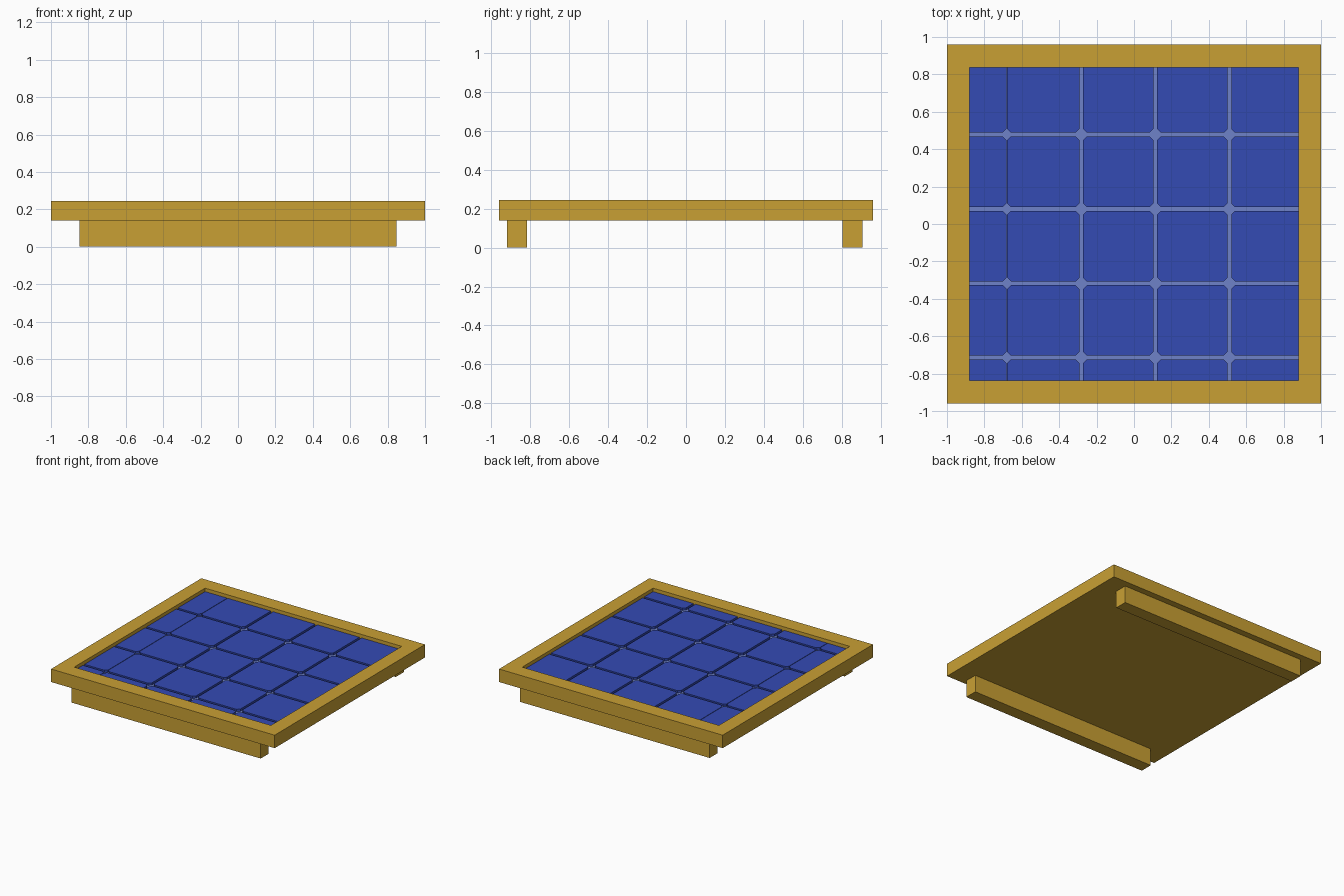
import bpy, bmesh

if "Cube" in bpy.data.objects:
    bpy.data.objects.remove(bpy.data.objects["Cube"])

def material(name, rgb):
    m = bpy.data.materials.new(name)
    m.diffuse_color = (*rgb, 1)
    m.use_nodes = True
    m.node_tree.nodes["Principled BSDF"].inputs["Base Color"].default_value = m.diffuse_color
    return m

GOLD = material("gold", (0.584, 0.352, 0.034))
BLUE = material("deep blue", (0.034, 0.069, 0.456))
PALE = material("pale blue", (0.159, 0.223, 0.578))

def finish(name, bm, mat):
    bmesh.ops.recalc_face_normals(bm, faces=bm.faces)
    me = bpy.data.meshes.new(name)
    bm.to_mesh(me)
    bm.free()
    me.materials.append(mat)
    ob = bpy.data.objects.new(name, me)
    bpy.context.collection.objects.link(ob)
    return ob

def prism(bm, outline, z0, z1):
    face = bm.faces.new([bm.verts.new((x, y, z0)) for x, y in outline])
    out = bmesh.ops.extrude_face_region(bm, geom=[face], use_keep_orig=True)
    for v in out["geom"]:
        if isinstance(v, bmesh.types.BMVert):
            v.co.z = z1

def rect(x0, x1, y0, y1):
    return [(x0, y0), (x1, y0), (x1, y1), (x0, y1)]

def box(name, mat, x0, x1, y0, y1, z0, z1):
    bm = bmesh.new()
    prism(bm, rect(x0, x1, y0, y1), z0, z1)
    return finish(name, bm, mat)

TOP, BASE, CELL = 0.245, 0.14, 0.217
FLOOR = CELL - 0.018
IX, IY = 0.88, 0.836

# Frame: solid tray with a rectangular recess
bm = bmesh.new()
prism(bm, rect(-1, 1, -0.96, 0.96), BASE, TOP)
bmesh.ops.recalc_face_normals(bm, faces=bm.faces)
top = max(bm.faces, key=lambda f: f.calc_center_median().z)
bmesh.ops.inset_region(bm, faces=[top], thickness=0.12)
for v in top.verts:
    v.co.x = IX if v.co.x > 0 else -IX
    v.co.y = IY if v.co.y > 0 else -IY
inner = bmesh.ops.extrude_face_region(bm, geom=[top])
bmesh.ops.delete(bm, geom=[top], context='FACES_ONLY') if top.is_valid else None
for v in inner["geom"]:
    if isinstance(v, bmesh.types.BMVert):
        v.co.z = FLOOR - 0.01
finish("frame", bm, GOLD)

# Pale backing sheet seen between the cells
box("backing_sheet", PALE, -IX, IX, -IY, IY, FLOOR - 0.009, FLOOR)

# Blue cells with clipped corners; the outer ones run under the frame
gx = [(-0.91, 0), (-0.68, 0.004), (-0.282, 0.02), (0.114, 0.02), (0.51, 0.02), (0.91, 0)]
gy = [(-0.87, 0), (-0.714, 0.02), (-0.317, 0.02), (0.08, 0.02), (0.478, 0.02), (0.87, 0)]
C = 0.02
bm = bmesh.new()
for (xa, ga), (xb, gb) in zip(gx, gx[1:]):
    for (ya, ha), (yb, hb) in zip(gy, gy[1:]):
        x0, x1, y0, y1 = xa + ga / 2, xb - gb / 2, ya + ha / 2, yb - hb / 2
        prism(bm, [(x0 + C, y0), (x1 - C, y0), (x1, y0 + C), (x1, y1 - C),
                   (x1 - C, y1), (x0 + C, y1), (x0, y1 - C), (x0, y0 + C)], FLOOR - 0.002, CELL)
finish("cells", bm, BLUE)

# Support rails underneath, front and back
box("front_rail", GOLD, -0.847, 0.847, -0.92, -0.817, 0, BASE)
box("back_rail", GOLD, -0.847, 0.847, 0.805, 0.908, 0, BASE)
